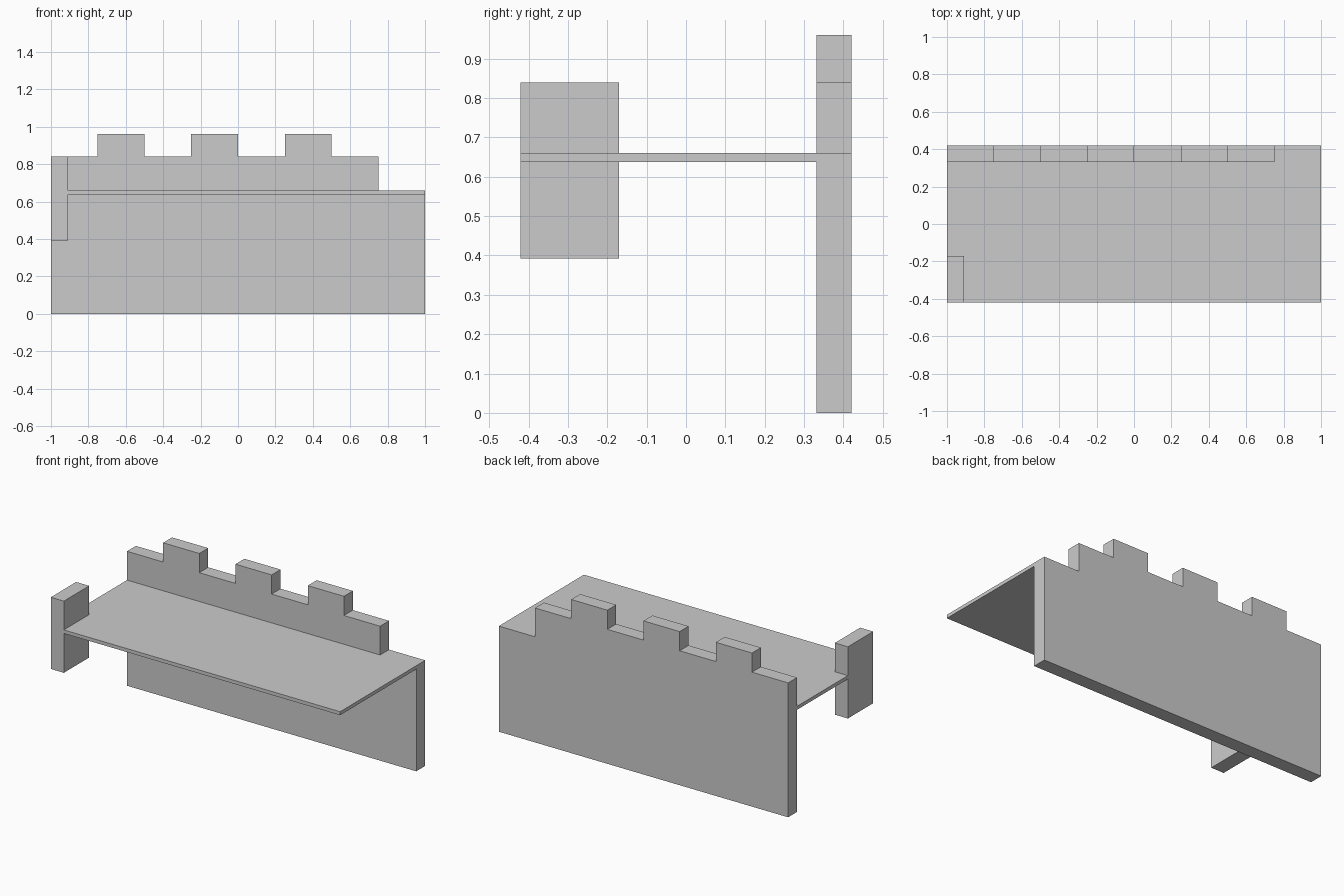
import bpy
import bmesh
from mathutils import Vector

if "Cube" in bpy.data.objects:
    bpy.data.objects.remove(bpy.data.objects["Cube"])

stone = bpy.data.materials.new("light_grey_stone")
stone.diffuse_color = (0.6, 0.6, 0.6, 1)
stone.use_nodes = True
stone.node_tree.nodes["Principled BSDF"].inputs["Base Color"].default_value = stone.diffuse_color


def extrude_profile(name, points, direction):
    """Solid made by sweeping a flat outline along a direction."""
    bm = bmesh.new()
    face = bm.faces.new([bm.verts.new(p) for p in points])
    swept = bmesh.ops.extrude_face_region(bm, geom=[face], use_keep_orig=True)
    verts = [g for g in swept["geom"] if isinstance(g, bmesh.types.BMVert)]
    bmesh.ops.translate(bm, verts=verts, vec=Vector(direction))
    bmesh.ops.recalc_face_normals(bm, faces=bm.faces)
    mesh = bpy.data.meshes.new(name)
    bm.to_mesh(mesh)
    bm.free()
    mesh.materials.append(stone)
    obj = bpy.data.objects.new(name, mesh)
    bpy.context.collection.objects.link(obj)
    return obj


FRONT, BACK, WALL = -0.42, 0.42, 0.332
DECK_LOW, DECK_TOP = 0.638, 0.66
LEDGE, MERLON = 0.84, 0.96
POST_X, POST_Y = -0.91, -0.17

# Battlement wall: eight equal steps along its top edge
heights = [LEDGE, MERLON, LEDGE, MERLON, LEDGE, MERLON, LEDGE, DECK_TOP]
outline = [(1, WALL, 0), (-1, WALL, 0)]
for i, z in enumerate(heights):
    x = -1 + i * 0.25
    outline += [(x, WALL, z), (x + 0.25, WALL, z)]
extrude_profile("battlement_wall", outline, (0, BACK - WALL, 0))

# Walkway, notched around the front corner post
deck = [(-1, WALL), (-1, POST_Y), (POST_X, POST_Y), (POST_X, FRONT), (1, FRONT), (1, WALL)]
extrude_profile("walkway", [(x, y, DECK_LOW) for x, y in deck], (0, 0, DECK_TOP - DECK_LOW))

# Corner post
post = [(-1, FRONT), (POST_X, FRONT), (POST_X, POST_Y), (-1, POST_Y)]
extrude_profile("corner_post", [(x, y, 0.392) for x, y in post], (0, 0, LEDGE - 0.392))
